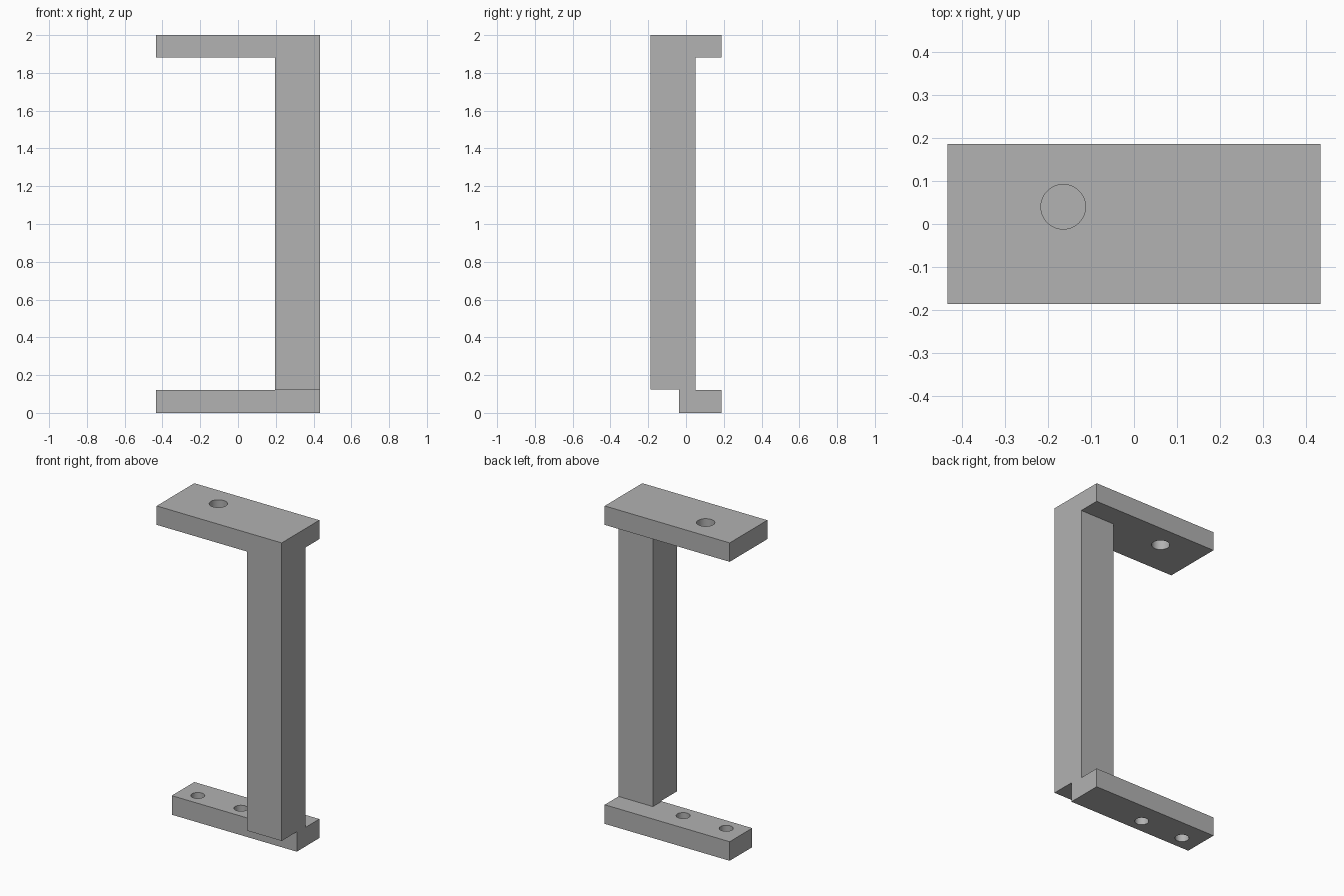
import bpy

cube = bpy.data.objects.get("Cube")
if cube:
    bpy.data.objects.remove(cube, do_unlink=True)

gray = bpy.data.materials.new("plain gray")
gray.use_nodes = True
color = (0.445, 0.445, 0.445, 1)
gray.diffuse_color = color
gray.node_tree.nodes["Principled BSDF"].inputs["Base Color"].default_value = color

HALF_X, HALF_Y = 0.435, 0.187
BAR_FRONT, POST_BACK, POST_LEFT = -0.037, 0.05, 0.195


def extrude_x(name, profile, x0, x1):
    """Solid prism: a counter-clockwise (y, z) profile swept along x."""
    n = len(profile)
    verts = [(x, y, z) for x in (x0, x1) for y, z in profile]
    faces = [tuple(reversed(range(n))), tuple(range(n, 2 * n))]
    faces += [(i, (i + 1) % n, (i + 1) % n + n, i + n) for i in range(n)]
    mesh = bpy.data.meshes.new(name)
    mesh.from_pydata(verts, [], faces)
    mesh.materials.append(gray)
    obj = bpy.data.objects.new(name, mesh)
    bpy.context.collection.objects.link(obj)
    return obj


def box(name, x0, x1, y0, y1, z0, z1):
    return extrude_x(name, [(y0, z0), (y1, z0), (y1, z1), (y0, z1)], x0, x1)


def combine(target, other, operation):
    """Boolean the other object into the target, then discard it."""
    bpy.context.view_layer.objects.active = target
    mod = target.modifiers.new("combine", "BOOLEAN")
    mod.operation = operation
    mod.solver = "EXACT"
    mod.object = other
    bpy.ops.object.modifier_apply(modifier=mod.name)
    bpy.data.objects.remove(other, do_unlink=True)


def drill(target, x, y, z, radius):
    bpy.ops.mesh.primitive_cylinder_add(vertices=48, radius=radius, depth=0.4,
                                        location=(x, y, z))
    cutter = bpy.context.object
    cutter.name = "hole_cutter"
    cutter.hide_render = True
    cutter.data.materials.append(gray)
    combine(target, cutter, "DIFFERENCE")


# Upper plate, lower bar and the notched post between them
bracket = box("bracket", -HALF_X, HALF_X, -HALF_Y, HALF_Y, 1.881, 2)
bar = box("lower_bar", -HALF_X, HALF_X, BAR_FRONT, HALF_Y, 0, 0.12)
post = extrude_x("post", [(-HALF_Y, 0.125), (BAR_FRONT, 0.125), (BAR_FRONT, 0.06),
                          (POST_BACK, 0.06), (POST_BACK, 1.94), (-HALF_Y, 1.94)],
                 POST_LEFT, HALF_X)
combine(bracket, post, "UNION")
combine(bracket, bar, "UNION")

# One hole in the plate, a pair in the bar
drill(bracket, -0.165, 0.04, 1.94, 0.052)
for side in (-1, 1):
    drill(bracket, -0.165 + side * 0.15, 0.05, 0.06, 0.04)

# Smooth hole walls, sharp edges
bpy.ops.object.select_all(action="DESELECT")
bracket.select_set(True)
bpy.context.view_layer.objects.active = bracket
bpy.ops.object.shade_smooth_by_angle()
